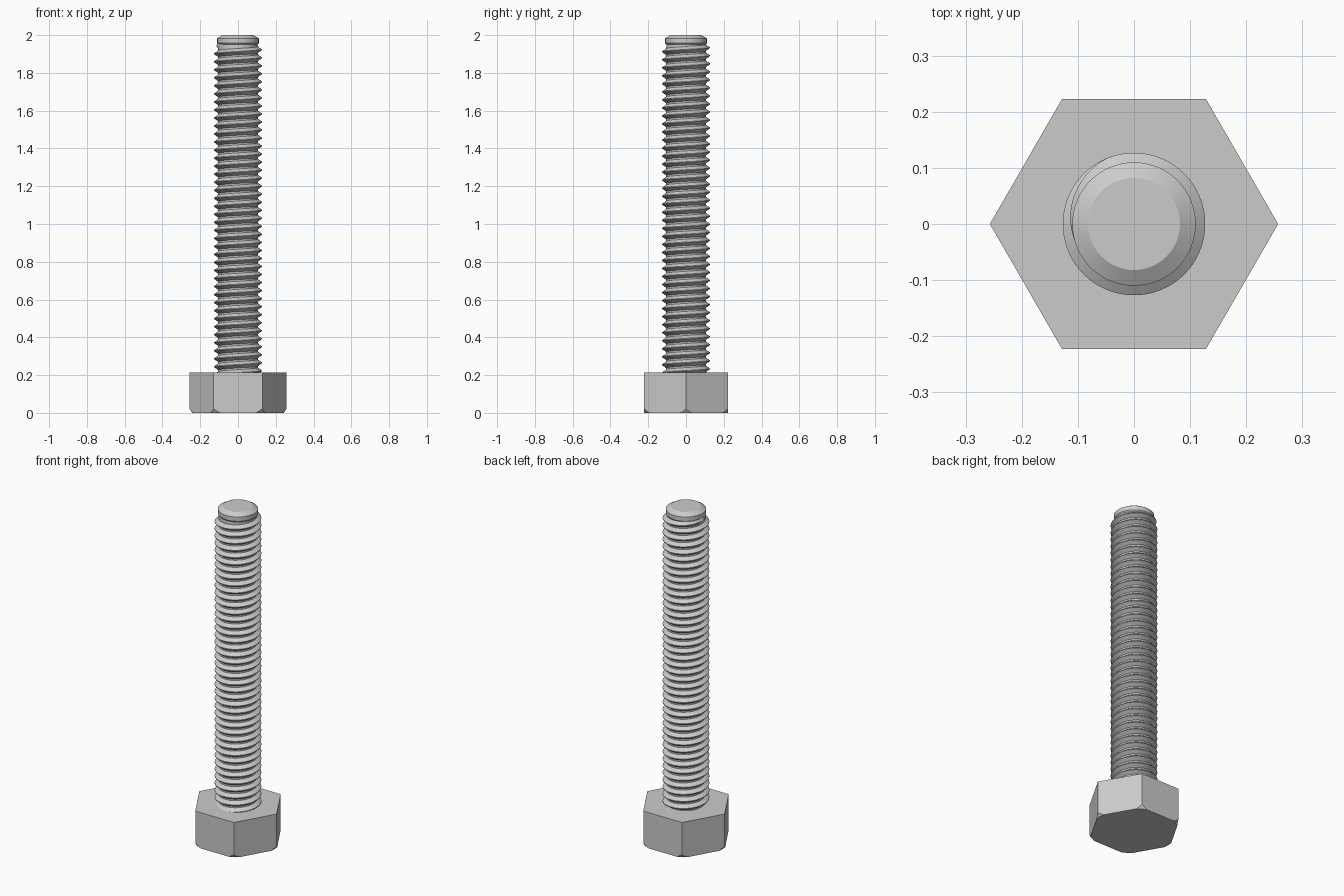
import bpy, bmesh, math

if "Cube" in bpy.data.objects:
    bpy.data.objects.remove(bpy.data.objects["Cube"], do_unlink=True)

steel = bpy.data.materials.new("steel_grey")
steel.use_nodes = True
colour = (0.6, 0.6, 0.6, 1)
steel.diffuse_color = colour
steel.node_tree.nodes["Principled BSDF"].inputs["Base Color"].default_value = colour


def polar(r, a, z):
    return (r * math.cos(a), r * math.sin(a), z)


def bridge(bm, rows, closed):
    """Join neighbouring rows of points; points run upwards, rows counter-clockwise."""
    verts = [[bm.verts.new(p) for p in row] for row in rows]
    pairs = list(zip(verts, verts[1:]))
    if closed:
        pairs.append((verts[-1], verts[0]))
    for a, b in pairs:
        for j in range(len(a) - 1):
            bm.faces.new((a[j], b[j], b[j + 1], a[j + 1]))
    if closed:
        bm.faces.new([v[0] for v in reversed(verts)])
        bm.faces.new([v[-1] for v in verts])


def finish(name, bm):
    bmesh.ops.remove_doubles(bm, verts=bm.verts, dist=1e-5)
    mesh = bpy.data.meshes.new(name)
    bm.to_mesh(mesh)
    bm.free()
    mesh.materials.append(steel)
    obj = bpy.data.objects.new(name, mesh)
    bpy.context.collection.objects.link(obj)
    bpy.ops.object.select_all(action="DESELECT")
    obj.select_set(True)
    bpy.context.view_layer.objects.active = obj
    bpy.ops.object.shade_smooth_by_angle(angle=math.radians(25))


# Hexagonal head whose lower corners are trimmed by a cone
APOTHEM, HEAD_TOP, TRIM = 0.2225, 0.215, 0.242
rows = []
for i in range(180):
    a = math.tau * i / 180
    r = APOTHEM / math.cos(a % (math.pi / 3) - math.pi / 6)
    rows.append([polar(min(r, TRIM), a, 0),
                 polar(r, a, max(0, r - TRIM) * 1.45),
                 polar(r, a, HEAD_TOP)])
bm = bmesh.new()
bridge(bm, rows, True)
bmesh.ops.remove_doubles(bm, verts=bm.verts, dist=1e-5)
bmesh.ops.dissolve_limit(bm, angle_limit=0.002, verts=bm.verts, edges=bm.edges)
finish("hex_head", bm)

# Shank core with a chamfered tip
STEPS = 64
core = [(0.104, 0.2), (0.104, 1.95), (0.11, 1.957), (0.11, 1.983), (0.082, 2.0)]
bm = bmesh.new()
bridge(bm, [[polar(r, math.tau * i / STEPS, z) for r, z in core]
            for i in range(STEPS)], True)
finish("shank_core", bm)

# Right-hand helical thread that fades out at the tip
ROOT, CREST, PITCH = 0.105, 0.127, 0.0425
TURNS, FADE = 41.61, 0.3
start = 1.97 - PITCH * (TURNS + 1)
tooth = [(0, 0), (0.1, 0), (0.46, 1), (0.54, 1), (0.9, 0), (1, 0)]
rows = []
for i in range(int(TURNS * STEPS) + 1):
    t = i / STEPS
    height = (CREST - ROOT) * min(1, max(0, (TURNS - t) / FADE))
    rows.append([polar(ROOT + height * h, math.tau * t, start + PITCH * (t + p))
                 for p, h in tooth])
bm = bmesh.new()
bridge(bm, rows, False)
finish("thread", bm)
